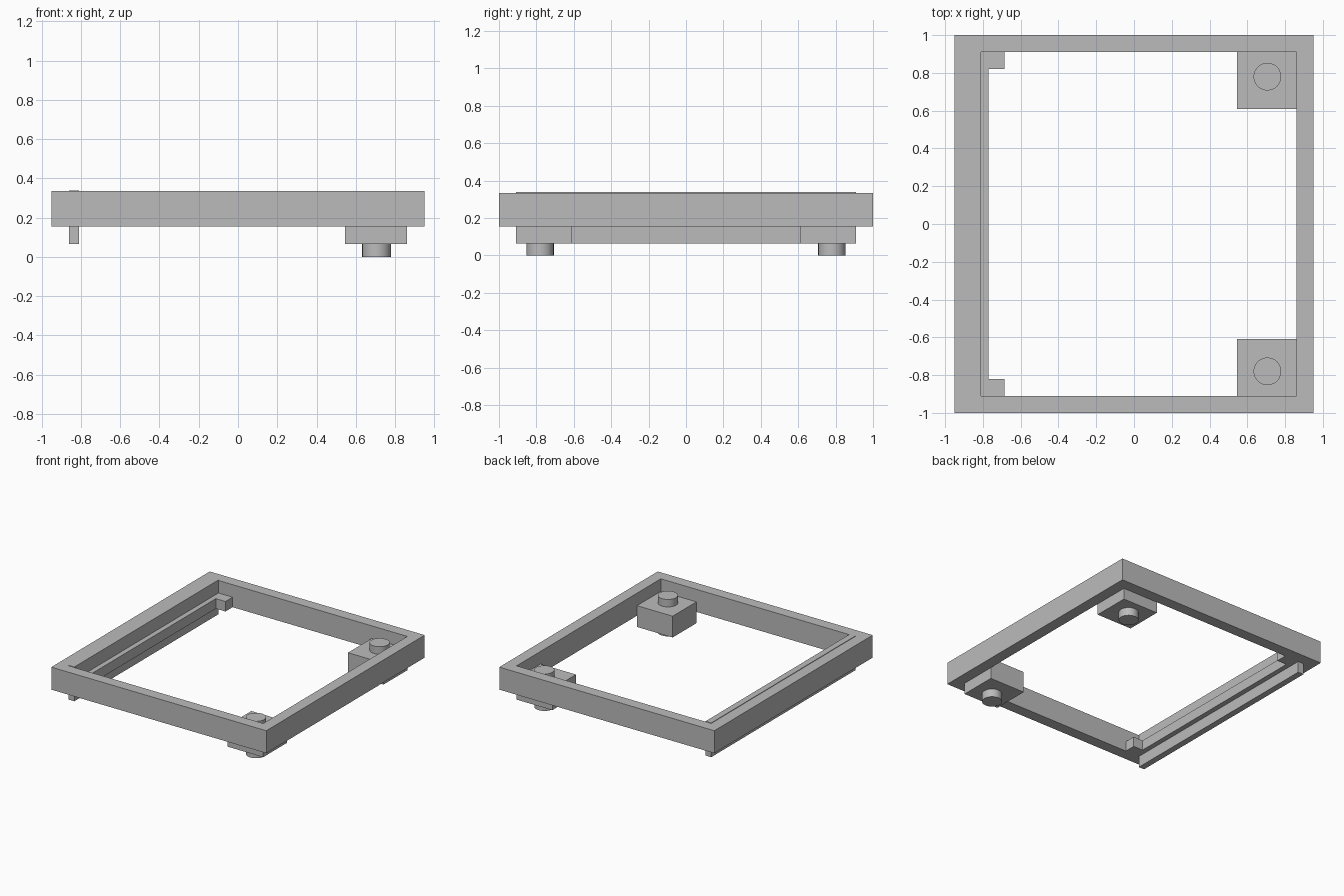
import bpy
import math

cube = bpy.data.objects.get("Cube")
if cube:
    bpy.data.objects.remove(cube, do_unlink=True)

grey = bpy.data.materials.new("plain_grey")
grey.use_nodes = True
colour = (0.5, 0.5, 0.5, 1)
grey.diffuse_color = colour
grey.node_tree.nodes["Principled BSDF"].inputs["Base Color"].default_value = colour


def box(name, x, y, z):
    """Box from (min, max) pairs on each axis."""
    spans = (x, y, z)
    bpy.ops.mesh.primitive_cube_add(size=1, location=[(a + b) / 2 for a, b in spans])
    ob = bpy.context.object
    ob.name = name
    ob.scale = [b - a for a, b in spans]
    bpy.ops.object.transform_apply(location=False, rotation=False, scale=True)
    ob.data.materials.append(grey)
    return ob


OUT_X, OUT_Y = 0.95, 1.0
IN_X, IN_Y = 0.86, 0.91
BOTTOM, TOP = 0.155, 0.335
LOW, SHELF = 0.065, 0.235

# Rectangular frame: a slab with its middle cut out
frame = box("frame", (-OUT_X, OUT_X), (-OUT_Y, OUT_Y), (BOTTOM, TOP))
opening = box("opening_cutter", (-IN_X, IN_X), (-IN_Y, IN_Y), (0, 0.5))
cut = frame.modifiers.new("opening", 'BOOLEAN')
cut.operation = 'DIFFERENCE'
cut.solver = 'EXACT'
cut.object = opening
bpy.context.view_layer.objects.active = frame
bpy.ops.object.modifier_apply(modifier=cut.name)
bpy.data.objects.remove(opening, do_unlink=True)

# Upright strip and the ledge that runs along its inner face
box("side_strip", (-IN_X, -0.81), (-IN_Y, IN_Y), (LOW, TOP + 0.004))
box("side_ledge", (-0.81, -0.77), (-IN_Y, IN_Y), (BOTTOM, SHELF))

# Corner stops on one side, foot blocks with round pegs on the other
for side, label in ((-1, "front"), (1, "back")):
    def span(a, b):
        return tuple(sorted((side * a, side * b)))

    box(label + "_corner_stop", (-0.77, -0.685), span(0.82, IN_Y), (BOTTOM, SHELF))
    box(label + "_foot_block", (0.545, IN_X), span(0.61, IN_Y), (LOW, SHELF))
    bpy.ops.mesh.primitive_cylinder_add(vertices=48, radius=0.073, depth=0.295,
                                        location=(0.706, side * 0.78, 0.1475))
    peg = bpy.context.object
    peg.name = label + "_foot_peg"
    peg.data.materials.append(grey)
    bpy.ops.object.shade_smooth_by_angle(angle=math.radians(40))
